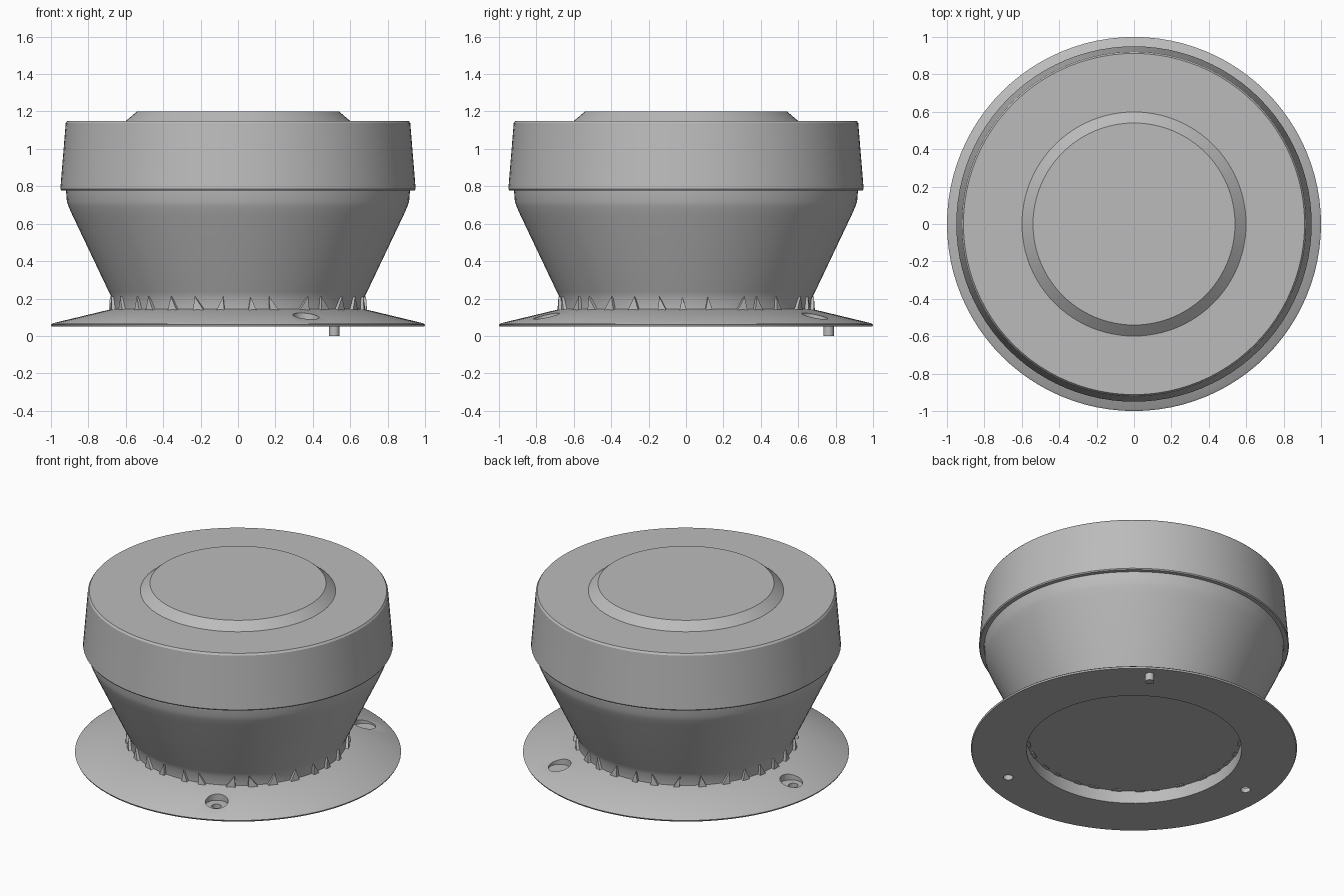
import bpy, bmesh, math, random
from mathutils import Matrix, Vector

cube = bpy.data.objects.get("Cube")
if cube:
    bpy.data.objects.remove(cube, do_unlink=True)

grey = bpy.data.materials.new("plain grey")
grey.use_nodes = True
GREY = (0.5, 0.5, 0.5, 1)
grey.diffuse_color = GREY
grey.node_tree.nodes["Principled BSDF"].inputs["Base Color"].default_value = GREY


def finish(name, bm, angle=30):
    bmesh.ops.recalc_face_normals(bm, faces=bm.faces)
    mesh = bpy.data.meshes.new(name)
    bm.to_mesh(mesh)
    bm.free()
    mesh.materials.append(grey)
    obj = bpy.data.objects.new(name, mesh)
    bpy.context.collection.objects.link(obj)
    smooth(obj, angle)
    return obj


def smooth(obj, angle):
    bpy.ops.object.select_all(action='DESELECT')
    obj.select_set(True)
    bpy.context.view_layer.objects.active = obj
    bpy.ops.object.shade_smooth_by_angle(angle=math.radians(angle))


def lathe(name, profile, closed=False, steps=96):
    """Spin (radius, height) points around the z axis."""
    bm = bmesh.new()
    verts = [bm.verts.new((r, 0, z)) for r, z in profile]
    pairs = list(zip(verts, verts[1:]))
    if closed:
        pairs.append((verts[-1], verts[0]))
    edges = [bm.edges.new(p) for p in pairs]
    bmesh.ops.spin(bm, geom=verts + edges, cent=(0, 0, 0), axis=(0, 0, 1),
                   angle=math.tau, steps=steps)
    bmesh.ops.remove_doubles(bm, verts=bm.verts, dist=0.0005)
    return finish(name, bm)


def cylinder(name, radius, low, high, distance, degrees):
    bm = bmesh.new()
    a = math.radians(degrees)
    place = Matrix.Translation((distance * math.cos(a), distance * math.sin(a), (low + high) / 2))
    bmesh.ops.create_cone(bm, cap_ends=True, segments=24, radius1=radius, radius2=radius,
                          depth=high - low, matrix=place)
    return finish(name, bm)


def cut(target, cutter):
    mod = target.modifiers.new("cut", 'BOOLEAN')
    mod.operation = 'DIFFERENCE'
    mod.solver = 'EXACT'
    mod.object = cutter
    bpy.context.view_layer.objects.active = target
    bpy.ops.object.modifier_apply(modifier=mod.name)
    bpy.data.objects.remove(cutter, do_unlink=True)


# Sloping mounting flange with an open centre
flange = lathe("mounting_flange", [(0.66, 0.05), (0.995, 0.05), (1.0, 0.06), (0.99, 0.068),
                                   (0.69, 0.14), (0.66, 0.145)], closed=True)

# Three counterbored screw holes
for angle in (-64, 56, 176):
    cut(flange, cylinder("bore_cutter", 0.07, 0.08, 0.3, 0.83, angle))
    if angle != 56:
        cut(flange, cylinder("hole_cutter", 0.03, 0.0, 0.3, 0.845, angle))
smooth(flange, 30)

# Small locating pin under the flange
cylinder("locating_pin", 0.028, 0.0, 0.07, 0.92, 56)

# Flared body, closed underneath to form the recess
lathe("flared_body", [(0, 0.135), (0.67, 0.135), (0.672, 0.2), (0.69, 0.235), (0.885, 0.645),
                      (0.905, 0.69), (0.915, 0.72), (0.92, 0.785), (0, 0.785)])

# Tapered cap with a softened rim
lathe("cap", [(0, 0.778), (0.945, 0.778), (0.95, 0.785), (0.921, 1.138),
              (0.912, 1.15), (0, 1.15)])

# Raised disc on the cap
lathe("raised_disc", [(0, 1.145), (0.605, 1.145), (0.54, 1.2), (0, 1.2)])

# Irregular wedge ribs around the neck
random.seed(4)
bm = bmesh.new()
for i in range(30):
    a = math.tau * i / 30 + random.uniform(-0.04, 0.04)
    half = random.uniform(0.02, 0.035)
    lean = random.uniform(-0.03, 0.03)
    corners = [(0.64, -half, 0.13), (0.64, half, 0.13), (0.69, -half, 0.13),
               (0.69, half, 0.13), (0.685, lean, 0.21), (0.64, lean, 0.21)]
    turn = Matrix.Rotation(a, 3, 'Z')
    hull = [bm.verts.new(turn @ Vector(c)) for c in corners]
    bmesh.ops.convex_hull(bm, input=hull)
finish("neck_ribs", bm, 10)
